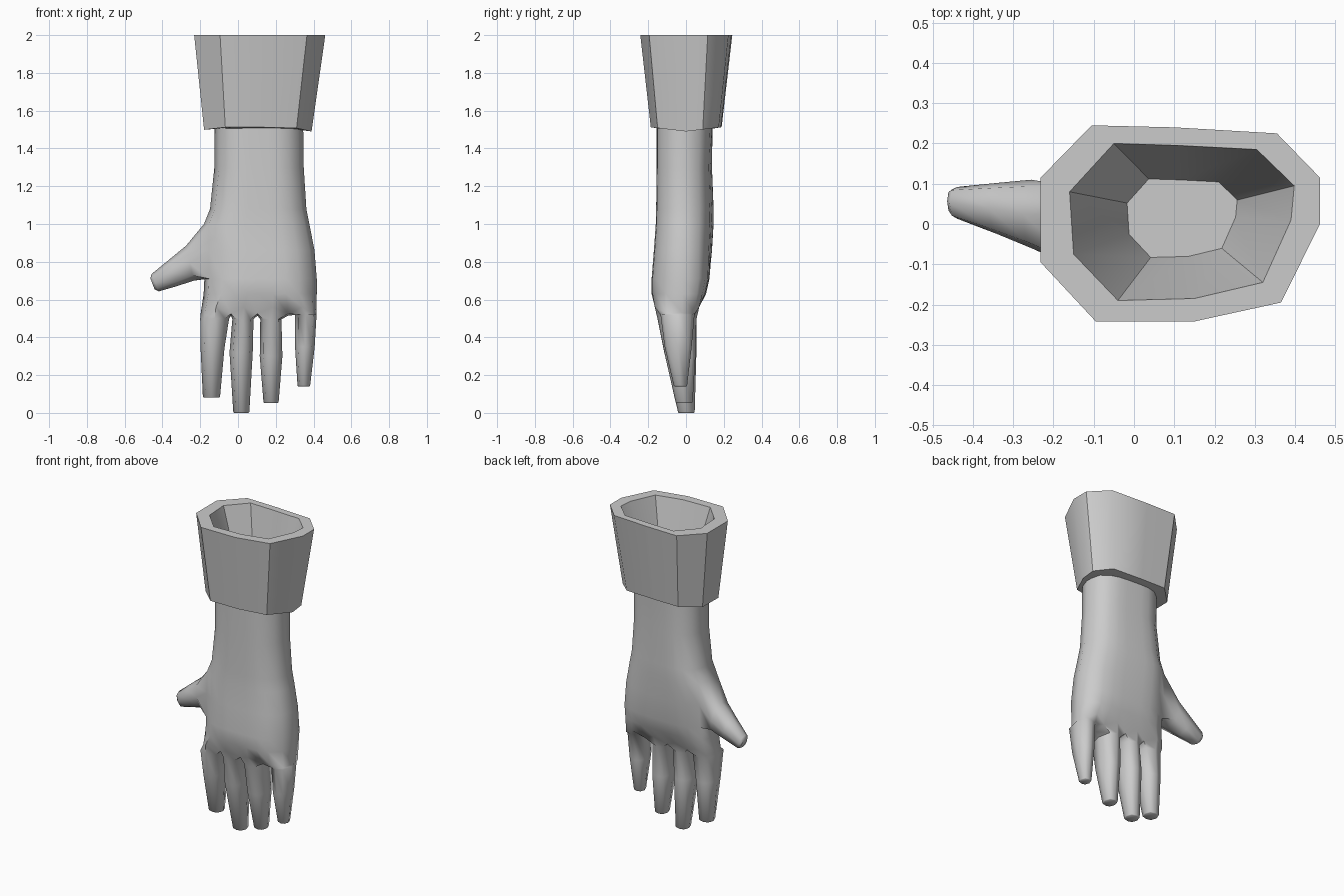
import bpy, bmesh
from math import radians

if "Cube" in bpy.data.objects:
    bpy.data.objects.remove(bpy.data.objects["Cube"])


def finish(bm, name, angle):
    bmesh.ops.recalc_face_normals(bm, faces=bm.faces[:])
    mesh = bpy.data.meshes.new(name)
    bm.to_mesh(mesh)
    bm.free()
    ob = bpy.data.objects.new(name, mesh)
    bpy.context.collection.objects.link(ob)
    bpy.ops.object.select_all(action='DESELECT')
    ob.select_set(True)
    bpy.context.view_layer.objects.active = ob
    bpy.ops.object.shade_smooth_by_angle(angle=radians(angle))


def add(bm, pts):
    return [bm.verts.new(p) for p in pts]


def bridge(bm, a, b, skip=()):
    n = len(a)
    for i in range(n):
        if i not in skip:
            bm.faces.new((a[i], a[(i + 1) % n], b[(i + 1) % n], b[i]))


# Eight-sided limb section; the order matches the openings left in the palm
OCT = [(-.7, -.8), (0, -1), (.7, -.8), (1, 0), (.7, .8), (0, 1), (-.7, .8), (-1, 0)]


def lerp(a, b, t):
    return a + (b - a) * t


def palm_ring(z, xl, xr, yf, bl, br):
    # nine points across the front, a side point, nine across the back, a side point
    front, back = [], []
    for k in range(9):
        t = k / 8
        s = abs(2 * t - 1)
        round_ = 1 - 0.42 * s ** 4
        x = lerp(xl + .025, xr - .025, t)
        front.append((x, yf * round_, z))
        back.append((x, lerp(bl, br, t) * round_, z))
    return front + [(xr, -.02, z)] + back[::-1] + [(xl, .02, z)]


hand = bmesh.new()

# Wrist and palm, leaving an opening on the thumb side
levels = [
    (1.52, -.125, .345, -.155, .15, .125),
    (1.30, -.125, .348, -.155, .15, .115),
    (1.08, -.148, .362, -.158, .16, .12),
    (1.00, -.180, .378, -.160, .16, .12),
    (0.86, -.180, .405, -.170, .15, .115),
    (0.71, -.178, .417, -.182, .13, .115),
    (0.63, -.182, .417, -.182, .11, .10),
]
rings = [add(hand, palm_ring(*l)) for l in levels]
for i in range(len(rings) - 1):
    bridge(hand, rings[i], rings[i + 1], skip=(18, 19) if i in (3, 4) else ())

# Knuckle row: webs sit lower than the middle of each finger
cols = [-.197, -.037, .103, .265, .415]
front, back = [], []
for k in range(9):
    web = k % 2 == 0
    outer = k in (0, 8)
    x = cols[k // 2] if web else (cols[k // 2] + cols[k // 2 + 1]) / 2
    if outer:
        x += .02 if k == 0 else -.02
    z = .525 if web else .56
    front.append((x, -.10 if outer else -.125 if web else -.165, z))
    back.append((x, .045 if outer else .045 if web else .07, z))
base = add(hand, front + [(cols[4], -.02, .53)] + back[::-1] + [(cols[0], -.02, .53)])
bridge(hand, rings[-1], base)
fv, bv = base[:9], base[10:19][::-1]
mids = [base[19]] + add(hand, [(c, -.04, .515) for c in cols[1:4]]) + [base[9]]

# Fingers: sections of (z, x left, x right, y front, y back)
fingers = [
    [(.50, -.20, -.047, -.15, .05), (.34, -.198, -.072, -.115, .045), (.085, -.186, -.095, -.06, .03)],
    [(.495, -.03, .082, -.15, .055), (.32, -.045, .078, -.115, .055), (.004, -.025, .06, -.042, .046)],
    [(.495, .118, .23, -.15, .055), (.30, .115, .235, -.11, .05), (.056, .135, .215, -.055, .035)],
    [(.52, .302, .416, -.135, .045), (.35, .302, .406, -.113, .03), (.145, .315, .382, -.065, .006)],
]
for i, secs in enumerate(fingers):
    a, b = 2 * i, 2 * i + 2
    prev = [fv[a], fv[a + 1], fv[b], mids[i + 1], bv[b], bv[a + 1], bv[a], mids[i]]
    for z, x0, x1, y0, y1 in secs:
        ring = add(hand, [(lerp(x0, x1, (u + 1) / 2), lerp(y0, y1, (v + 1) / 2), z) for u, v in OCT])
        bridge(hand, prev, ring)
        prev = ring
    tip = add(hand, [(v.co.x * .9 + (x0 + x1) * .05, v.co.y * .9 + (y0 + y1) * .05, z - .004) for v in prev])
    bridge(hand, prev, tip)
    hand.faces.new(tip)

# Thumb: sections of (lower x, lower z, upper x, upper z, y front, y back)
lo, mi, hi = rings[5], rings[4], rings[3]
prev = [lo[0], mi[0], hi[0], hi[19], hi[18], mi[18], lo[18], lo[19]]
for x0, z0, x1, z1, y0, y1 in [(-.235, .70, -.275, .885, -.06, .11),
                               (-.32, .672, -.36, .815, -.025, .102),
                               (-.42, .643, -.458, .735, .013, .092),
                               (-.442, .655, -.464, .712, .028, .085)]:
    ring = add(hand, [(lerp(x0, x1, (u + 1) / 2), lerp(y0, y1, (v + 1) / 2),
                       lerp(z0, z1, (u + 1) / 2)) for u, v in OCT])
    bridge(hand, prev, ring)
    prev = ring
hand.faces.new(prev)
finish(hand, "hand", 55)

# Cuff: flared, hollow ten-sided sleeve with a thick rim
outer = [(-.105, .245), (.10, .24), (.355, .225), (.462, .115), (.462, 0),
         (.365, -.195), (.15, -.242), (-.095, -.242), (-.232, -.095), (-.232, .115)]
inner = [(-.05, .2), (.11, .195), (.305, .185), (.398, .095), (.39, .01),
         (.32, -.145), (.15, -.185), (-.04, -.19), (-.15, -.075), (-.16, .08)]
cuff = bmesh.new()
loops = [
    add(cuff, [(.12 + (x - .12) * .49, .012 + y * .5, 1.55) for x, y in inner]),
    add(cuff, [(x, y, 2) for x, y in inner]),
    add(cuff, [(x, y, 2) for x, y in outer]),
    add(cuff, [(.105 + (x - .115) * .82, y * .77, 1.49 + .12 * abs(y * .77)) for x, y in outer]),
    add(cuff, [(.11 + (x - .115) * .62, y * .58, 1.505) for x, y in outer]),
]
for a, b in zip(loops, loops[1:]):
    bridge(cuff, a, b)
cuff.faces.new(loops[0])
cuff.faces.new(loops[-1])
finish(cuff, "cuff", 42)
